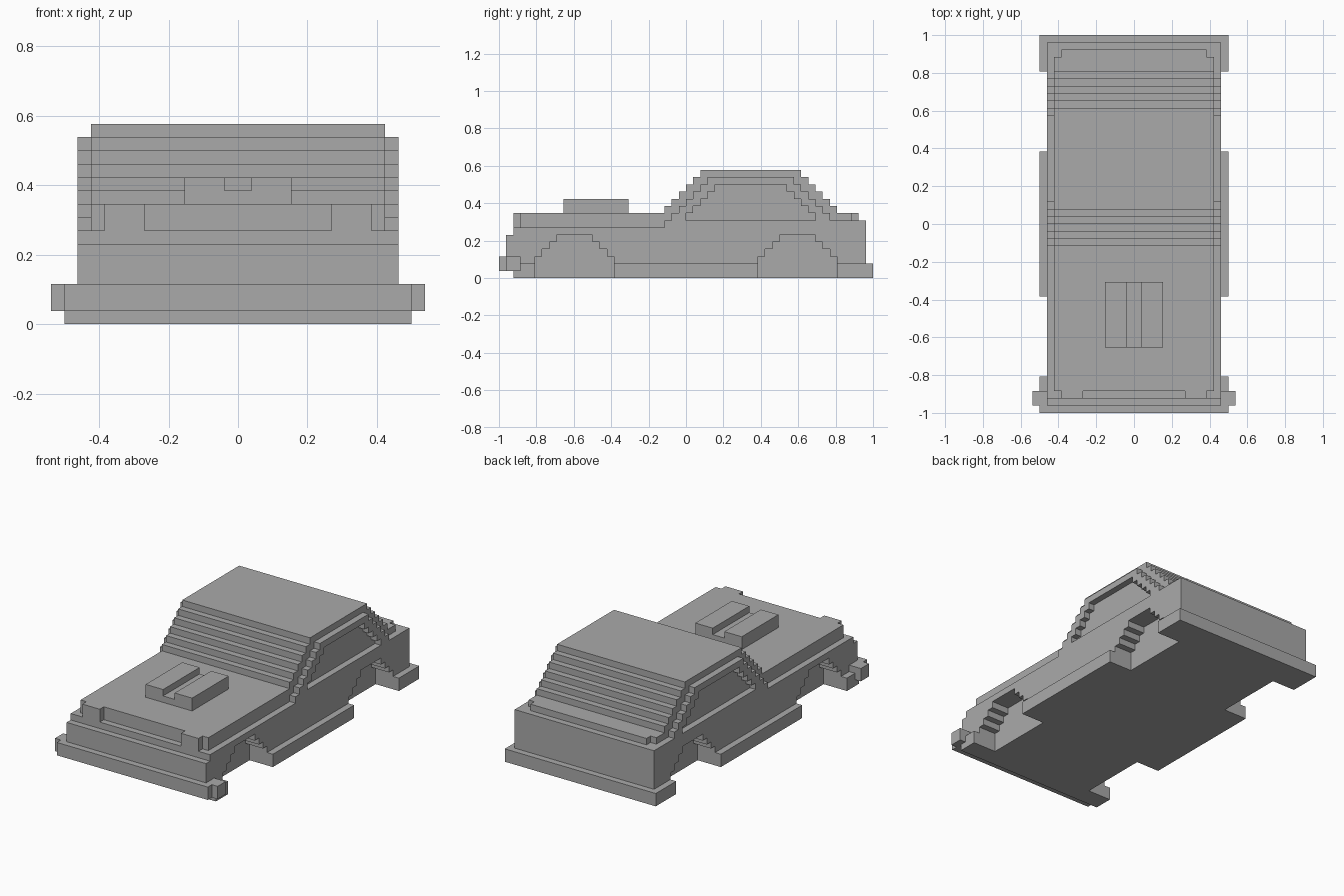
import bpy, bmesh

cube = bpy.data.objects.get("Cube")
if cube:
    bpy.data.objects.remove(cube, do_unlink=True)

U = 1 / 26  # one block of the stepped design

grey = bpy.data.materials.new("body_grey")
grey.use_nodes = True
colour = (0.4, 0.4, 0.4, 1)
grey.diffuse_color = colour
grey.node_tree.nodes["Principled BSDF"].inputs["Base Color"].default_value = colour


def slab(name, outline, x0, x1):
    """Extrude a side outline of (y, z) blocks from x0 to x1."""
    bm = bmesh.new()
    verts = [bm.verts.new((x0 * U, y * U, z * U)) for y, z in outline]
    face = bm.faces.new(verts)
    moved = bmesh.ops.extrude_face_region(bm, geom=[face], use_keep_orig=True)
    new = [g for g in moved["geom"] if isinstance(g, bmesh.types.BMVert)]
    bmesh.ops.translate(bm, verts=new, vec=((x1 - x0) * U, 0, 0))
    bmesh.ops.recalc_face_normals(bm, faces=bm.faces)
    mesh = bpy.data.meshes.new(name)
    bm.to_mesh(mesh)
    bm.free()
    mesh.materials.append(grey)
    obj = bpy.data.objects.new(name, mesh)
    bpy.context.collection.objects.link(obj)


def box(name, x0, x1, y0, y1, z0, z1):
    slab(name, [(y0, z0), (y1, z0), (y1, z1), (y0, z1)], x0, x1)


def pair(make, name, x0, x1, *rest):
    """Make a part on the left (+x) and its mirror on the right."""
    make("left_" + name, x0, x1, *rest)
    make("right_" + name, -x1, -x0, *rest)


def stairs(y0, y1, z, n):
    """Outline climbing n steps from y0 and descending to y1."""
    up = [(k, z + k + r) for k in range(n) for r in (0, 1)]
    return [(y0 + k, h) for k, h in up] + [(y1 - k, h) for k, h in reversed(up)]


def side_slab(name, x0, x1, outline):
    slab(name, outline, x0, x1)


# Lower body: solid core, and flanks with stepped wheel arches
shell = [(25, 0), (25, 8), (-3, 8), (-3, 7), (-24, 7), (-24, 6),
         (-25, 6), (-25, 1), (-24, 1), (-24, 0)]
slab("body_core", shell, -9, 9)
arches = []
for y0, y1 in ((-21, -10), (10, 21)):
    arches += [(y0, 0)] + stairs(y0, y1, 2, 4) + [(y1, 0)]
pair(side_slab, "flank", 9, 12, shell + arches)

# Sills and rear bumper
pair(box, "front_sill", 12, 13, -24, -21, 0, 2)
pair(box, "middle_sill", 12, 13, -10, 10, 0, 2)
pair(box, "rear_sill", 12, 13, 21, 25, 0, 2)
box("rear_bumper", -13, 13, 25, 26, 0, 2)

# Front bumper with wrapped ends
box("front_bumper", -13, 13, -26, -25, 1, 3)
pair(box, "bumper_side", 12, 13, -25, -23, 1, 3)
pair(box, "bumper_end", 13, 14, -25, -23, 1, 3)

# Hood, headlights, trunk lip
box("hood_and_deck", -11, 11, -23, 23, 7, 9)
pair(box, "headlight", 7, 10, -24, -23, 7, 9)
box("trunk_lip", -10, 10, 23, 24, 8, 9)

# Hood scoop with a central groove
box("scoop_base", -4, 4, -17, -8, 9, 10)
pair(box, "scoop_rail", 1, 4, -17, -8, 10, 11)

# Cabin and the raised frames around its side windows
slab("cabin", stairs(-3, 21, 9, 6), -11, 11)
frame = stairs(-2, 20, 8, 6) + stairs(0, 18, 8, 5)[::-1]
pair(side_slab, "window_frame", 11, 12, frame)
